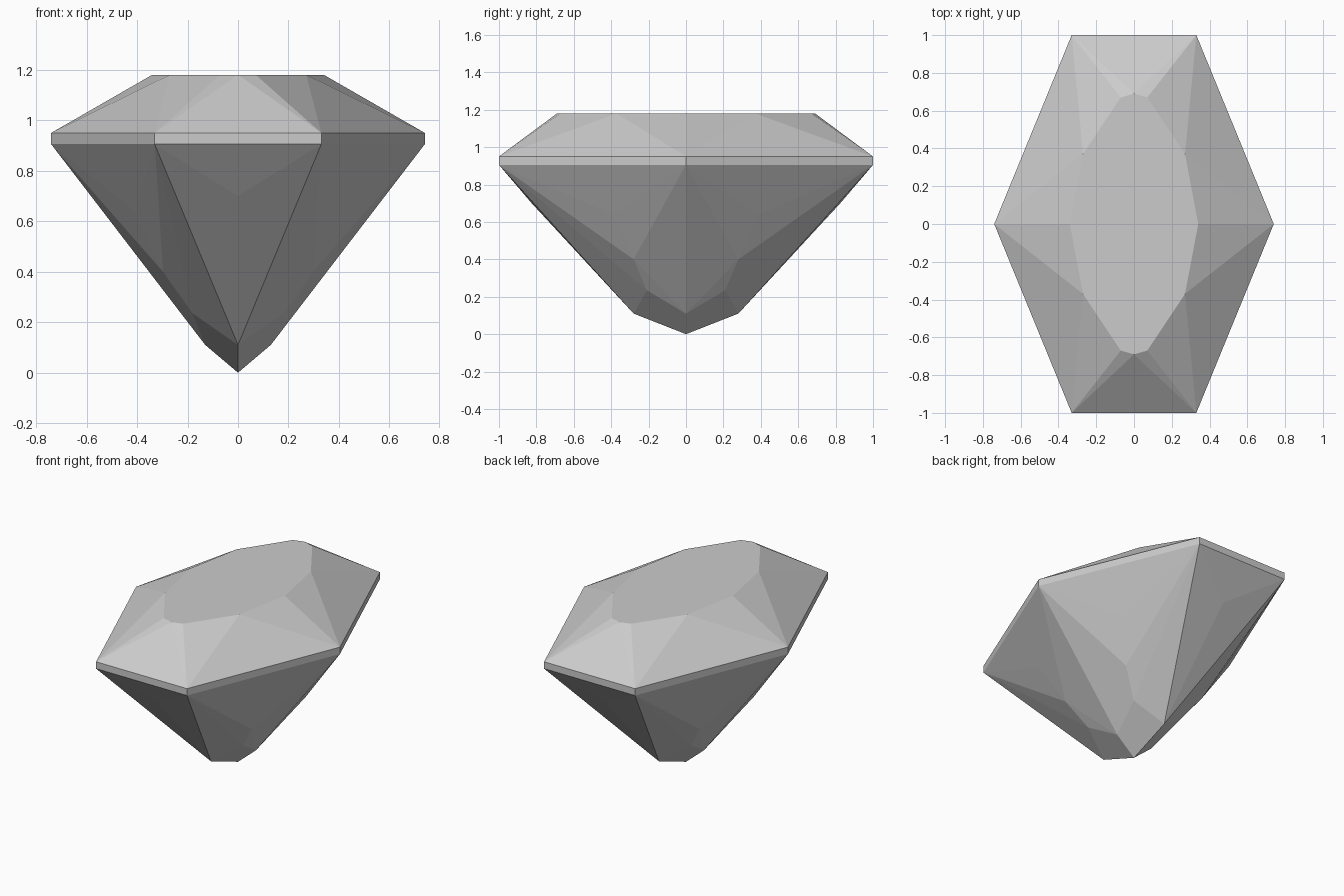
import bpy, bmesh, math

cube = bpy.data.objects.get("Cube")
if cube:
    bpy.data.objects.remove(cube, do_unlink=True)

# One quarter of each ring of facet corners (+x, +y)
TABLE = [(0.34, 0), (0.27, 0.37), (0.07, 0.67), (0, 0.69)]
GIRDLE = [(0.74, 0), (0.33, 1)]
TABLE_Z, GIRDLE_TOP, GIRDLE_BOTTOM = 1.18, 0.95, 0.905
PAVILION = [
    (0, 0.825, 0.7),       # end facet tip
    (0.41, 0.39, 0.64),    # upper side facet tip
    (0.297, 0.28, 0.4),    # middle side facet tip
    (0.18, 0.21, 0.235),   # culet facet corner
    (0.13, 0, 0.11),       # culet side
    (0, 0.28, 0.11),       # culet end
    (0, 0, 0),             # culet point
]

quarter = [(x, y, TABLE_Z) for x, y in TABLE]
for z in (GIRDLE_TOP, GIRDLE_BOTTOM):
    quarter += [(x, y, z) for x, y in GIRDLE]
quarter += PAVILION

# Mirror the corners on both axes, without doubles on the axes
corners = sorted({(x * sx + 0.0, y * sy + 0.0, z)
                  for x, y, z in quarter for sx in (1, -1) for sy in (1, -1)})

# The cut stone is the convex hull of its corners
bm = bmesh.new()
for co in corners:
    bm.verts.new(co)
bmesh.ops.convex_hull(bm, input=bm.verts[:])
bmesh.ops.dissolve_limit(bm, angle_limit=math.radians(0.6),
                         verts=bm.verts[:], edges=bm.edges[:])
bmesh.ops.recalc_face_normals(bm, faces=bm.faces[:])
mesh = bpy.data.meshes.new("gemstone")
bm.to_mesh(mesh)
bm.free()

# Plain grey stone
grey = bpy.data.materials.new("light grey stone")
grey.use_nodes = True
colour = (0.6, 0.6, 0.6, 1)
grey.diffuse_color = colour
grey.node_tree.nodes["Principled BSDF"].inputs["Base Color"].default_value = colour
mesh.materials.append(grey)

gemstone = bpy.data.objects.new("gemstone", mesh)
bpy.context.collection.objects.link(gemstone)
